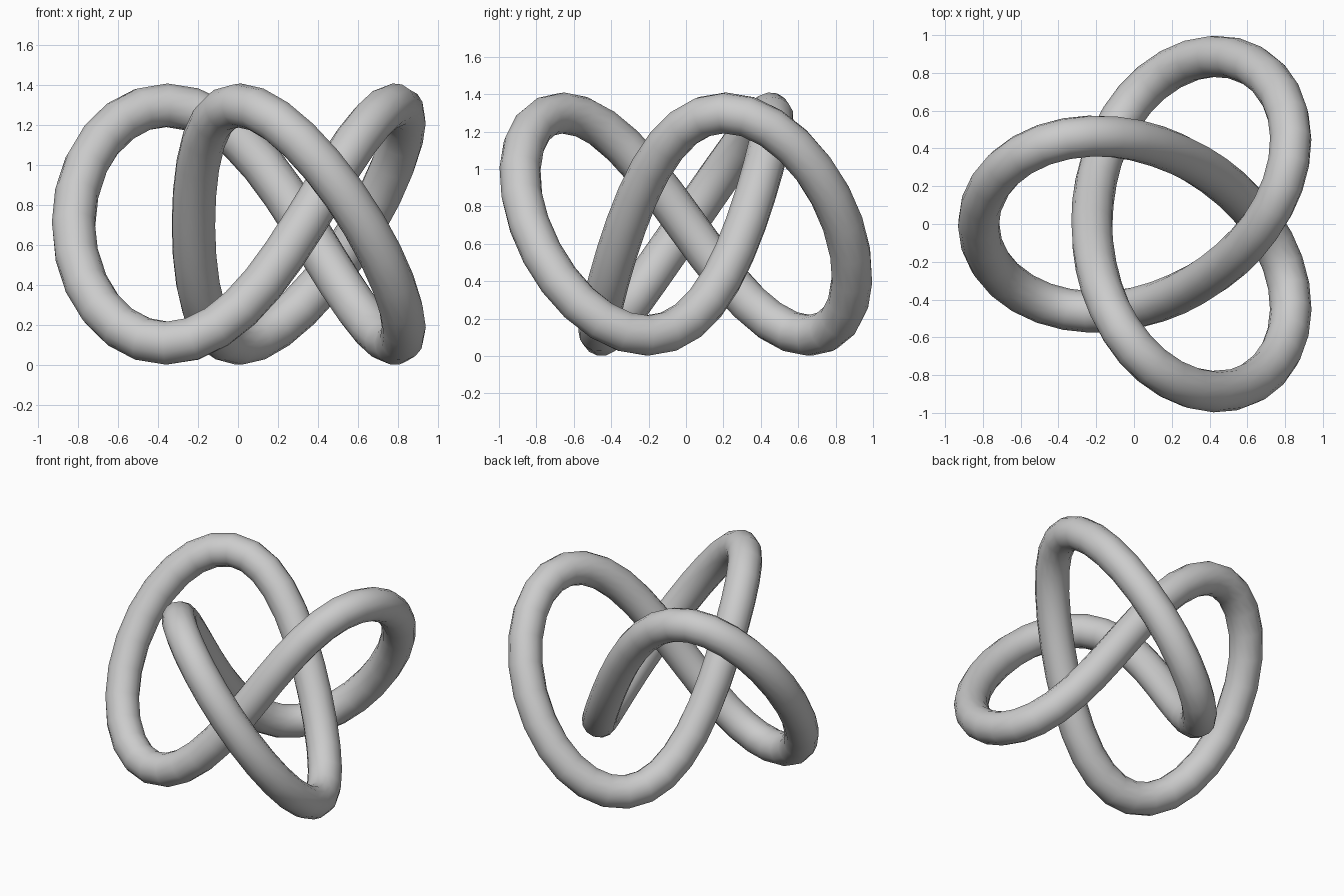
import bpy
from math import sin, cos, pi

if "Cube" in bpy.data.objects:
    bpy.data.objects.remove(bpy.data.objects["Cube"])

SEGMENTS = 72
CENTRE_X, MID_Z, RISE, TUBE = 0.145, 0.705, 0.595, 0.11


def knot_point(t):
    # three-lobed knot path with slightly pinched lobes
    x = 0.655 * cos(2*t) + 0.254 * cos(t) + 0.046 * cos(5*t) + 0.013 * cos(4*t)
    y = 0.655 * sin(2*t) - 0.254 * sin(t) + 0.046 * sin(5*t) - 0.013 * sin(4*t)
    return CENTRE_X - x, y, MID_Z + RISE * sin(3*t)


# closed path swept with a round section
curve = bpy.data.curves.new("knot_tube", 'CURVE')
curve.dimensions = '3D'
curve.bevel_depth = TUBE
curve.bevel_resolution = 5
spline = curve.splines.new('POLY')
spline.points.add(SEGMENTS - 1)
for i, p in enumerate(spline.points):
    p.co = (*knot_point(2 * pi * i / SEGMENTS), 1)
spline.use_cyclic_u = True
spline.use_smooth = True

knot = bpy.data.objects.new("knot_tube", curve)
bpy.context.collection.objects.link(knot)

# turn into a smooth mesh
bpy.context.view_layer.objects.active = knot
knot.select_set(True)
bpy.ops.object.convert(target='MESH')
bpy.ops.object.shade_smooth()
